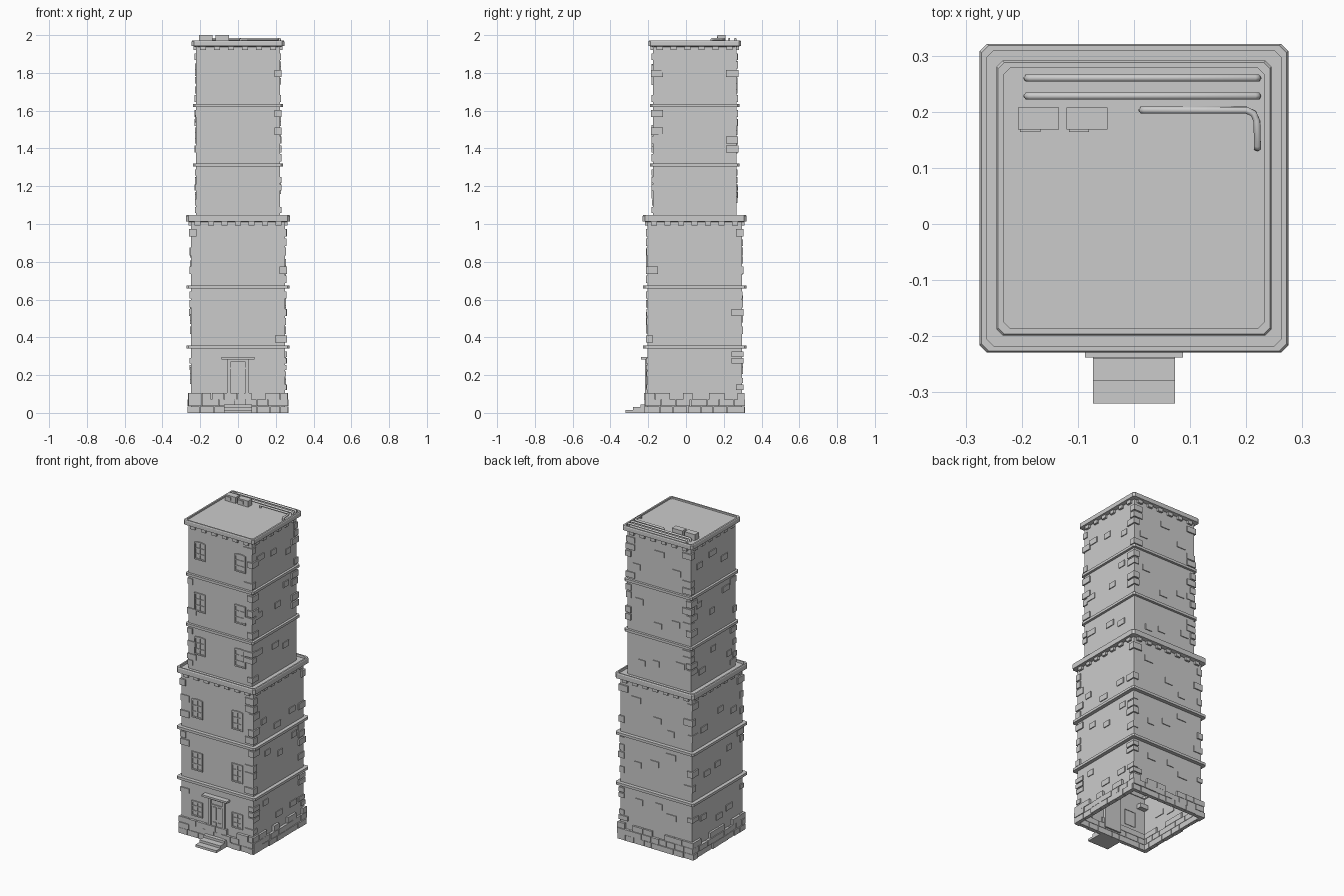
import bpy, bmesh, math, random
from mathutils import Matrix, Vector

if "Cube" in bpy.data.objects:
    bpy.data.objects.remove(bpy.data.objects["Cube"])

random.seed(7)
CY = 0.046            # tower axis in y
LOW, UP = 0.25, 0.222  # half widths of the two tower sections


def finish(bm, name):
    bmesh.ops.recalc_face_normals(bm, faces=bm.faces)
    me = bpy.data.meshes.new(name)
    bm.to_mesh(me)
    bm.free()
    ob = bpy.data.objects.new(name, me)
    bpy.context.collection.objects.link(ob)
    return ob


def add_box(bm, x0, x1, y0, y1, z0, z1, m=Matrix()):
    c = Vector(((x0 + x1) / 2, (y0 + y1) / 2, (z0 + z1) / 2))
    s = Matrix.Diagonal((x1 - x0, y1 - y0, z1 - z0, 1))
    bmesh.ops.create_cube(bm, size=1, matrix=m @ Matrix.Translation(c) @ s)


def side(k):
    """Frame of wall k: local x along wall, local -y outward (0 = front)."""
    return Matrix.Translation((0, CY, 0)) @ Matrix.Rotation(k * math.pi / 2, 4, 'Z')


def loft(name, profile, chamfer=0.0, close=False, cap=False):
    """Sweep a (half width, z) profile around a square with chamfered corners."""
    bm = bmesh.new()
    rings = []
    for r, z in profile:
        ring = []
        for sx, sy in ((1, -1), (1, 1), (-1, 1), (-1, -1)):
            a, b = (sx * (r - chamfer), sy * r), (sx * r, sy * (r - chamfer))
            pts = [(sx * r, sy * r)] if not chamfer else ([a, b] if sx * sy < 0 else [b, a])
            ring += [bm.verts.new((x, y + CY, z)) for x, y in pts]
        rings.append(ring)
    pairs = list(zip(rings, rings[1:])) + ([(rings[-1], rings[0])] if close else [])
    for a, b in pairs:
        n = len(a)
        for i in range(n):
            bm.faces.new((a[i], a[(i + 1) % n], b[(i + 1) % n], b[i]))
    if cap:
        bm.faces.new(rings[-1])
    return finish(bm, name)


# wall shells, open underneath
loft("lower_walls", [(LOW, 0), (LOW, 1.02)])
loft("upper_walls", [(UP, 1.03), (UP, 1.95)])

# string courses between floors
for i, (h, z) in enumerate([(LOW, .342), (LOW, .658), (UP, 1.304), (UP, 1.62)]):
    o = h + (.023 if h == LOW else .015)
    loft(f"string_course_{i}", [(h - .005, z), (o, z), (o, z + .016), (h - .005, z + .016)], .01, True)

# cornices with ledge and flat roof
loft("lower_cornice", [(LOW, 1.01), (.275, 1.014), (.275, 1.042), (.272, 1.048), (.263, 1.048),
                       (.263, 1.033), (UP, 1.033)], .013)
loft("upper_cornice_and_roof", [(UP, 1.938), (.245, 1.943), (.245, 1.967), (.242, 1.972), (.232, 1.972),
                                (.232, 1.962)], .011, cap=True)

# dentils below both cornices
bm = bmesh.new()
for k in range(4):
    for h, z, n in ((LOW, .992, 7), (UP, 1.92, 6)):
        step = 2 * h / n
        for i in range(n):
            u = (i - (n - 1) / 2) * step
            add_box(bm, u - .016, u + .016, -h - .013, -h + .005, z, z + .022, side(k))
finish(bm, "dentils")

# plinth made of staggered stone courses
bm = bmesh.new()
for k in range(4):
    for c in range(3):
        u, end = -.263, .258
        while u < end - .01:
            w = random.uniform(.05, .09)
            v = min(u + w, end)
            if end - v < .03:
                v = end
            corner = u < -.26 or v >= end
            if c < 2 or corner or random.random() < .65:
                out = .264 + random.uniform(-.003, .004)
                add_box(bm, u, v - .003, -out, -.24, c * .036, c * .036 + .034, side(k))
            u = v
finish(bm, "plinth_stones")

# corner quoins and scattered stones on every floor
quoins, stones = bmesh.new(), bmesh.new()
floors = [(LOW, .12, .33), (LOW, .37, .65), (LOW, .685, .98),
          (UP, 1.055, 1.295), (UP, 1.33, 1.61), (UP, 1.645, 1.91)]
for h, z0, z1 in floors:
    for k in range(4):
        n = 6
        dz = (z1 - z0) / n
        for i in range(n):
            if random.random() < .5:
                a, b = random.choice(((.055, .03), (.03, .055)))
                z = z0 + i * dz
                e = random.uniform(.004, .009)
                add_box(quoins, -h - e, -h + a, -h - e, -h + b, z + .002, z + dz * .85, side(k))
        for i in range(0 if k == 0 else 3):
            u = (i - 1) * .13 + random.uniform(-.03, .03)
            z = random.uniform(z0 + .02, z1 - .06)
            w = random.uniform(.045, .07)
            add_box(stones, u - w / 2, u + w / 2, -h - .005, -h + .004, z, z + .035, side(k))
finish(quoins, "corner_quoins")
finish(stones, "wall_stones")


def window(name, u, z0, z1, h, rise):
    """Frame with a slightly arched head, pane, glazing bars and a sill."""
    bm = bmesh.new()
    m, w = side(0), .038

    def outline(inset, y):
        top = [(w - inset - 2 * (w - inset) * i / 6, z1 - inset + rise * (1 - (i / 3 - 1) ** 2)) for i in range(7)]
        pts = [(-w + inset, z0 + inset), (w - inset, z0 + inset)] + top
        return [bm.verts.new(m @ Vector((u + x, -h - y, z))) for x, z in pts]
    rings = [outline(0, -.003), outline(0, .007), outline(.008, .007), outline(.008, .001)]
    for a, b in zip(rings, rings[1:]):
        for i in range(len(a)):
            j = (i + 1) % len(a)
            bm.faces.new((a[i], a[j], b[j], b[i]))
    bm.faces.new(rings[-1])
    add_box(bm, u - .003, u + .003, -h - .005, -h, z0 + .006, z1 + rise - .008, m)
    for t in (1 / 3, 2 / 3):
        z = z0 + (z1 - z0) * t
        add_box(bm, u - w + .006, u + w - .006, -h - .005, -h, z - .003, z + .003, m)
    finish(bm, name)


# front windows, a pair on each floor
for i, (h, z0, z1, rise) in enumerate([(LOW, .13, .225, 0), (LOW, .42, .535, 0), (LOW, .75, .865, .005),
                                       (UP, 1.135, 1.245, .006), (UP, 1.408, 1.525, 0), (UP, 1.735, 1.842, .006)]):
    for s, n in ((-1, "left"), (1, "right")):
        window(f"window_{n}_{i}", s * .14, z0, z1, h, rise)

# front door: jambs, lintel, leaf with raised panels
bm = bmesh.new()
m = side(0)
for s in (-1, 1):
    a, b = sorted((s * .04, s * .057))
    add_box(bm, a, b, -LOW - .014, -LOW + .02, .044, .283, m)
    for z0, z1 in ((.065, .13), (.145, .225)):
        a, b = sorted((s * .006, s * .032))
        add_box(bm, a, b, -LOW - .008, -LOW, z0, z1, m)
add_box(bm, -.04, .04, -LOW - .004, -LOW + .02, .044, .275, m)
add_box(bm, -.04, .04, -LOW - .010, -LOW, .232, .240, m)
add_box(bm, -.057, .057, -LOW - .014, -LOW + .02, .270, .283, m)
add_box(bm, -.087, .087, -LOW - .034, -LOW, .283, .295, m)
finish(bm, "front_door")

# entrance steps
bm = bmesh.new()
for i in range(3):
    add_box(bm, -.073, .073, -.32 + i * .04, -.20, i * .015, (i + 1) * .015)
finish(bm, "entrance_steps")

# rooftop units with small front vents
bm = bmesh.new()
for x in (-.207, -.12):
    add_box(bm, x, x + .073, .168, .208, 1.962, 2.0)
    add_box(bm, x + .004, x + .04, .164, .17, 1.972, 1.992)
finish(bm, "roof_units")


def pipe(name, pts):
    cu = bpy.data.curves.new(name, 'CURVE')
    cu.dimensions = '3D'
    cu.bevel_depth, cu.bevel_resolution, cu.use_fill_caps = .007, 1, True
    sp = cu.splines.new('POLY')
    sp.points.add(len(pts) - 1)
    for p, c in zip(sp.points, pts):
        p.co = (*c, 1)
    bpy.context.collection.objects.link(bpy.data.objects.new(name, cu))


# roof pipes with ends turned down into the roof
Z = 1.979
for i, y in enumerate((.26, .228)):
    pipe(f"roof_pipe_{i}", [(-.19, y, 1.96), (-.19, y, Z - .004), (-.185, y, Z), (.215, y, Z),
                            (.22, y, Z - .004), (.22, y, 1.96)])
pipe("bent_roof_pipe", [(.015, .203, 1.96), (.015, .203, Z - .004), (.02, .203, Z), (.2, .203, Z), (.213, .197, Z),
                        (.219, .183, Z), (.22, .14, Z), (.22, .136, Z - .004), (.22, .136, 1.96)])
